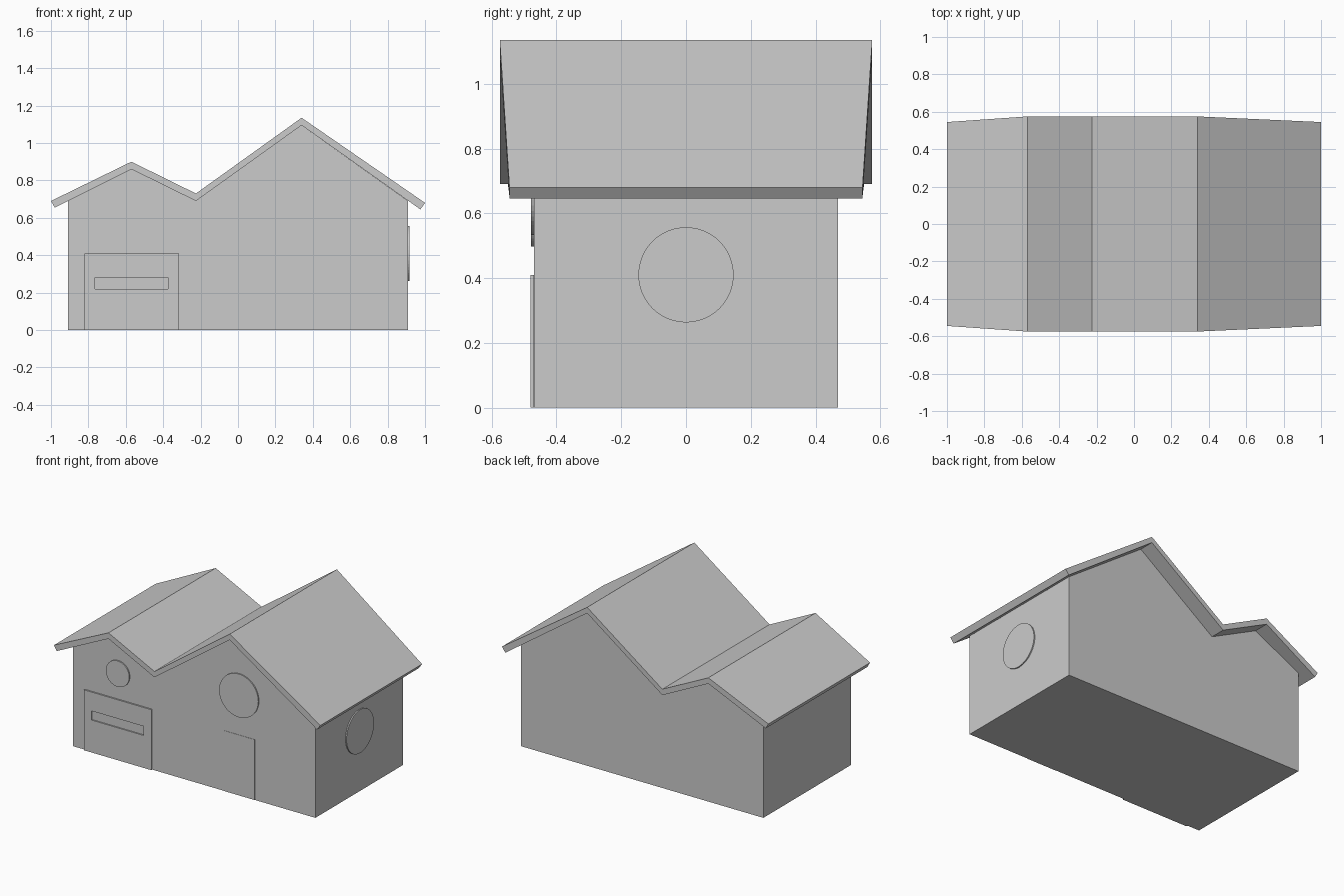
import bpy, bmesh
from math import radians
from mathutils import Matrix

if "Cube" in bpy.data.objects:
    bpy.data.objects.remove(bpy.data.objects["Cube"])

WALL_X, WALL_Y = 0.91, 0.47


def finish(name, bm):
    bmesh.ops.recalc_face_normals(bm, faces=bm.faces)
    me = bpy.data.meshes.new(name)
    bm.to_mesh(me)
    bm.free()
    ob = bpy.data.objects.new(name, me)
    bpy.context.collection.objects.link(ob)
    return ob


def extrude_profile(name, pts):
    """Solid from an outline of (x, z, half depth) points."""
    bm = bmesh.new()
    front = [bm.verts.new((x, -d, z)) for x, z, d in pts]
    back = [bm.verts.new((x, d, z)) for x, z, d in pts]
    bm.faces.new(front)
    bm.faces.new(back)
    n = len(pts)
    for i in range(n):
        j = (i + 1) % n
        bm.faces.new((front[i], front[j], back[j], back[i]))
    return finish(name, bm)


def box(name, x, y, z):
    bm = bmesh.new()
    mid = [(a + b) / 2 for a, b in (x, y, z)]
    size = [b - a for a, b in (x, y, z)]
    mat = Matrix.Translation(mid) @ Matrix.Diagonal((*size, 1))
    bmesh.ops.create_cube(bm, size=1, matrix=mat)
    return finish(name, bm)


def disc(name, centre, radius, axis, depth=0.02):
    bm = bmesh.new()
    mat = Matrix.Translation(centre) @ Matrix.Rotation(radians(90), 4, axis)
    bmesh.ops.create_cone(bm, cap_ends=True, segments=48, radius1=radius,
                          radius2=radius, depth=depth, matrix=mat)
    return finish(name, bm)


# House walls, following the underside of the roof
gables = [(0.34, 1.095), (-0.225, 0.69), (-0.57, 0.86)]
walls = [(-WALL_X, 0), (WALL_X, 0), (WALL_X, 0.69), *gables, (-WALL_X, 0.69)]
extrude_profile("house_walls", [(x, z, WALL_Y) for x, z in walls])

# Folded roof slab, slightly narrower at the eaves
R, E = 0.575, 0.545
top = [(-1.0, 0.69, E), (-0.57, 0.90, R), (-0.225, 0.73, R), (0.34, 1.135, R), (1.0, 0.68, E)]
under = [(0.975, 0.645, E), *[(x, z, R) for x, z in gables], (-0.98, 0.655, E)]
extrude_profile("roof", top + under)

# Garage door with a recessed window slot
garage = box("garage_door", (-0.82, -0.315), (-0.48, -0.465), (0, 0.41))
cutter = box("slot_cutter", (-0.765, -0.375), (-0.50, -0.4715), (0.22, 0.282))
cutter.hide_render = True
cutter.hide_viewport = True
mod = garage.modifiers.new("slot", "BOOLEAN")
mod.operation = "DIFFERENCE"
mod.solver = "EXACT"
mod.object = cutter

# Front door, nearly flush with the wall
box("front_door", (0.23, 0.455), (-0.472, -0.465), (0, 0.41))

# Round windows
disc("small_front_window", (-0.57, -0.468, 0.585), 0.088, "X")
disc("large_front_window", (0.34, -0.468, 0.68), 0.147, "X")
disc("side_window", (0.908, 0, 0.41), 0.147, "Y")
